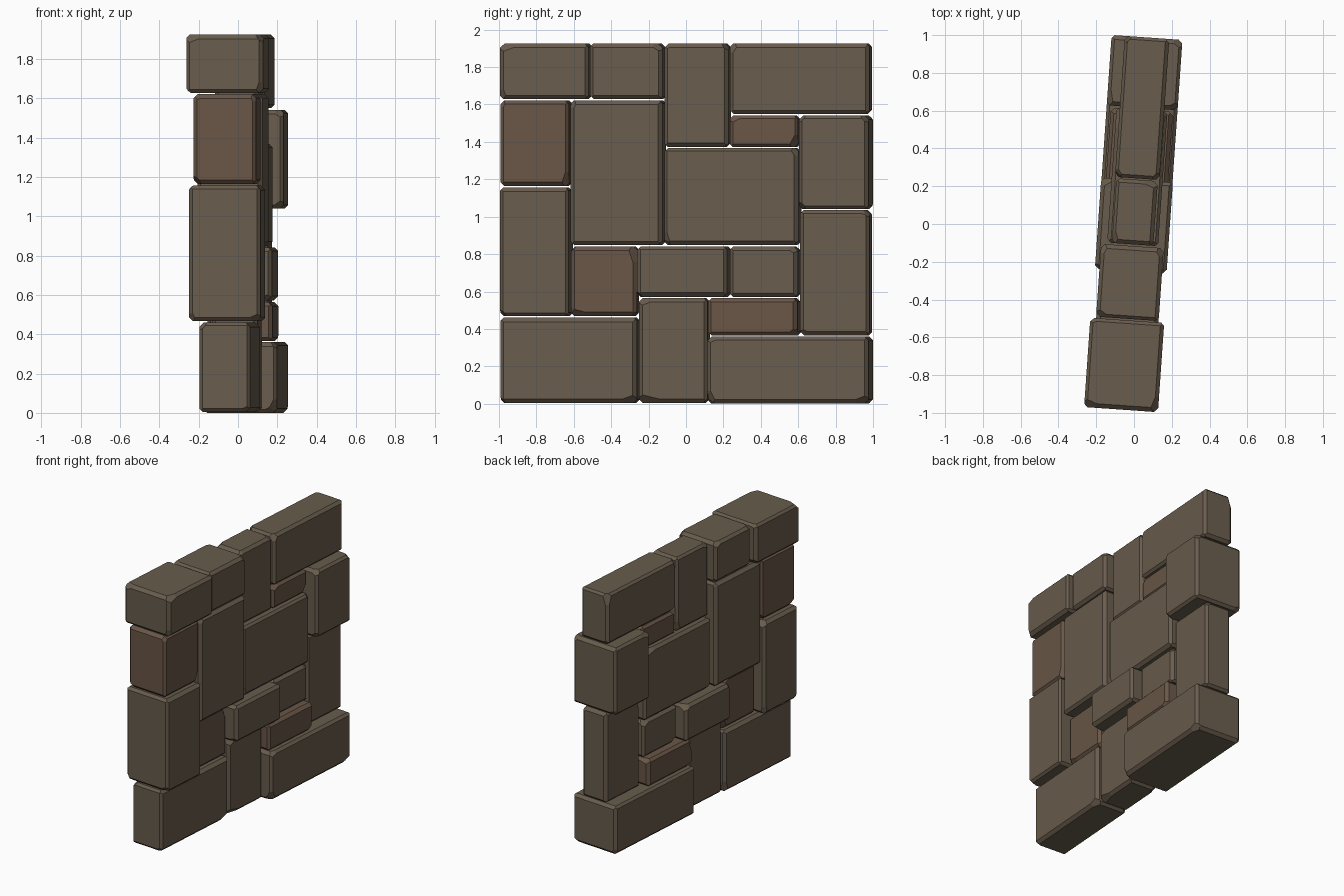
import bpy, bmesh, random
from math import radians
from mathutils import Vector, Matrix

if "Cube" in bpy.data.objects:
    bpy.data.objects.remove(bpy.data.objects["Cube"])

random.seed(4)
ROT = Matrix.Rotation(radians(-4), 4, 'Z')   # wall is turned slightly about z


def material(name, col):
    m = bpy.data.materials.new(name)
    m.diffuse_color = (*col, 1)
    m.use_nodes = True
    m.node_tree.nodes["Principled BSDF"].inputs["Base Color"].default_value = m.diffuse_color
    return m


GREY = material("grey_stone", (0.14, 0.108, 0.074))
BROWN = material("brown_stone", (0.142, 0.094, 0.063))


def cut(bm, co, no):
    # slice away everything beyond a plane and cap the opening
    geom = bm.verts[:] + bm.edges[:] + bm.faces[:]
    r = bmesh.ops.bisect_plane(bm, geom=geom, dist=1e-5, plane_co=co, plane_no=no, clear_outer=True)
    edges = [e for e in r['geom_cut'] if isinstance(e, bmesh.types.BMEdge) and e.is_boundary]
    if len(edges) > 2:
        bmesh.ops.contextual_create(bm, geom=edges)


def stone(name, y0, y1, z0, z1, half, mat):
    bm = bmesh.new()
    bmesh.ops.create_cube(bm, size=1)
    size = Vector((2 * half, y1 - y0, z1 - z0))
    bmesh.ops.scale(bm, vec=size, verts=bm.verts)
    h = size / 2
    for axis in range(3):
        a, b = [i for i in range(3) if i != axis]
        for sa in (-1, 1):
            for sb in (-1, 1):
                # even chamfer along the edge
                n = Vector()
                n[a], n[b] = sa, sb
                edge = Vector()
                edge[a], edge[b] = sa * h[a], sb * h[b]
                n.normalize()
                cut(bm, edge - n * random.uniform(0.011, 0.016), n)
                # tilted chip near one end of the edge
                if random.random() < 0.5:
                    s = random.choice((-1, 1))
                    end = edge.copy()
                    end[axis] = s * h[axis]
                    t = n.copy()
                    t[axis] = s * random.uniform(0.15, 0.5)
                    t.normalize()
                    cut(bm, end - t * random.uniform(0.022, 0.034), t)
    bmesh.ops.recalc_face_normals(bm, faces=bm.faces)
    centre = Vector((0, (y0 + y1) / 2 + 0.005, (z0 + z1) / 2))
    bm.transform(ROT @ Matrix.Translation(centre))
    me = bpy.data.meshes.new(name)
    bm.to_mesh(me)
    bm.free()
    me.materials.append(mat)
    bpy.context.collection.objects.link(bpy.data.objects.new(name, me))


# y range, z range, half thickness of each stone
stones = [
    ("bottom_left", -.99, -.26, .005, .46, .13, GREY),
    ("bottom_middle", -.25, .117, .005, .565, .115, GREY),
    ("bottom_right", .123, .985, 0, .36, .188, GREY),
    ("low_slab", .123, .602, .365, .565, .165, BROWN),
    ("right_tall", .612, .985, .365, 1.035, .105, GREY),
    ("low_left_block", -.615, -.262, .468, .842, .11, BROWN),
    ("middle_long", -.255, .228, .572, .842, .19, GREY),
    ("middle_small", .237, .602, .572, .842, .12, GREY),
    ("left_tall", -.99, -.622, .468, 1.157, .183, GREY),
    ("left_upper", -.99, -.622, 1.165, 1.622, .16, BROWN),
    ("large_upright", -.613, -.122, .85, 1.622, .165, GREY),
    ("large_centre", -.113, .605, .85, 1.367, .135, GREY),
    ("right_upper", .612, .985, 1.04, 1.542, .188, GREY),
    ("small_upper", .237, .602, 1.373, 1.542, .11, BROWN),
    ("top_upright", -.113, .23, 1.373, 1.925, .11, GREY),
    ("top_right", .237, .985, 1.55, 1.925, .118, GREY),
    ("top_left", -.99, -.516, 1.628, 1.925, .196, GREY),
    ("top_left_inner", -.508, -.122, 1.628, 1.925, .166, GREY),
]
for name, *args in stones:
    stone(name + "_stone", *args)
